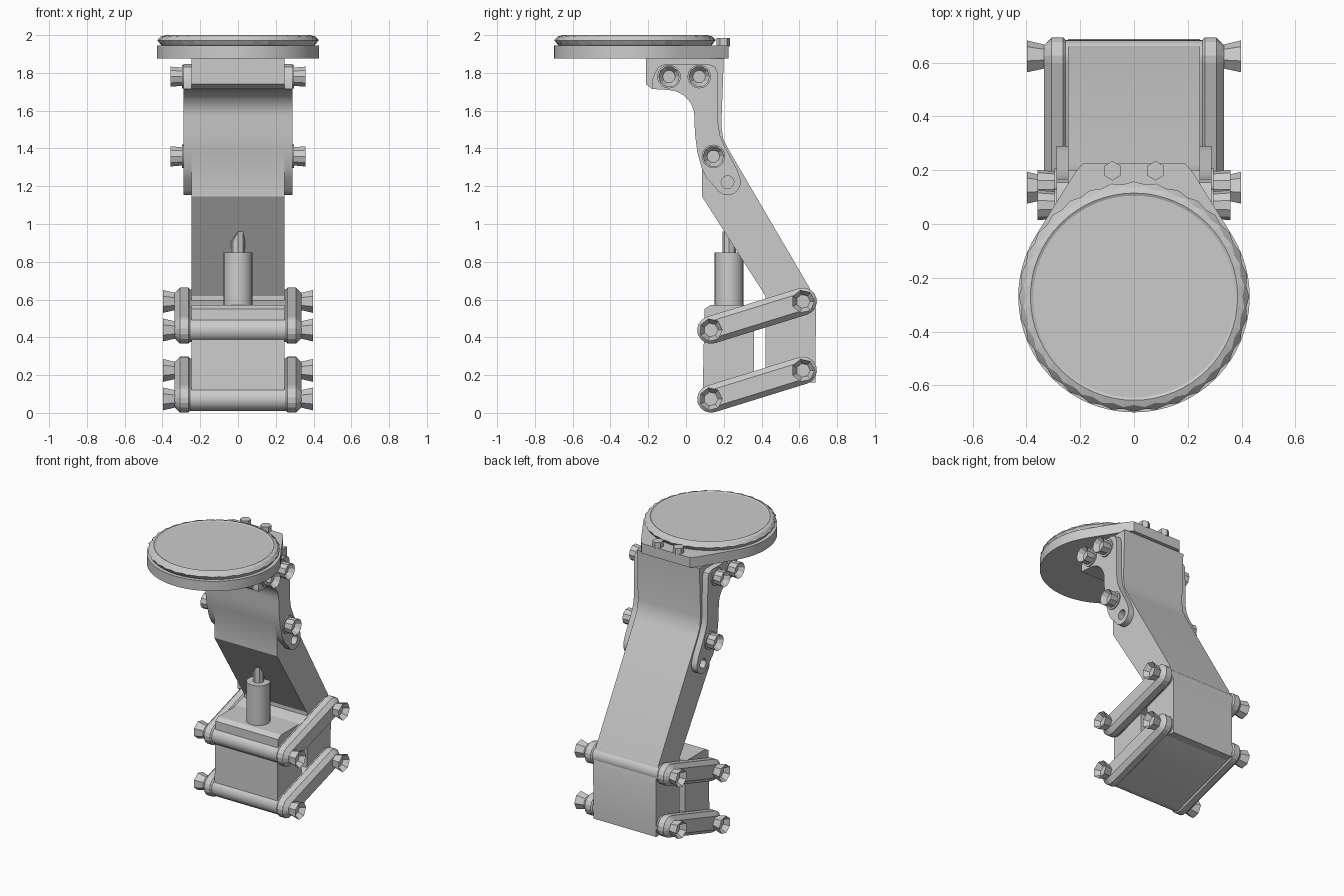
import bpy, bmesh
from math import sin, cos, pi, radians, atan2
from mathutils import Matrix, Vector

old = bpy.data.objects.get("Cube")
if old:
    bpy.data.objects.remove(old, do_unlink=True)

grey = bpy.data.materials.new("plain_grey")
grey.use_nodes = True
grey.diffuse_color = (0.6, 0.6, 0.6, 1)
grey.node_tree.nodes["Principled BSDF"].inputs["Base Color"].default_value = (0.6, 0.6, 0.6, 1)


def finish(name, bm, bevel=0, smooth=None):
    bmesh.ops.recalc_face_normals(bm, faces=bm.faces[:])
    mesh = bpy.data.meshes.new(name)
    bm.to_mesh(mesh)
    bm.free()
    mesh.materials.append(grey)
    ob = bpy.data.objects.new(name, mesh)
    bpy.context.collection.objects.link(ob)
    if smooth:
        bpy.ops.object.select_all(action='DESELECT')
        ob.select_set(True)
        bpy.context.view_layer.objects.active = ob
        bpy.ops.object.shade_smooth_by_angle(angle=radians(smooth))
    if bevel:
        mod = ob.modifiers.new("chamfer", 'BEVEL')
        mod.width = bevel
        mod.segments = 1
        mod.limit_method = 'ANGLE'
        mod.angle_limit = radians(45)
    return ob


def arc(cy, cz, r, a0, a1, n):
    return [(cy + r * cos(radians(a0 + (a1 - a0) * i / n)),
             cz + r * sin(radians(a0 + (a1 - a0) * i / n))) for i in range(n + 1)]


def prism(name, outline, lo, hi, hole=None, axis='X', **kw):
    """Extrude an outline (with an optional hole) along an axis."""
    bm = bmesh.new()
    place = (lambda p: (lo, p[0], p[1])) if axis == 'X' else (lambda p: (p[0], p[1], lo))
    edges = []
    for loop in [outline] + ([hole] if hole else []):
        vs = [bm.verts.new(place(p)) for p in loop]
        if hole:
            edges += [bm.edges.new((vs[i - 1], vs[i])) for i in range(len(vs))]
        else:
            bm.faces.new(vs)
    if hole:
        bmesh.ops.triangle_fill(bm, edges=edges, use_beauty=True)
    ext = bmesh.ops.extrude_face_region(bm, geom=bm.faces[:])
    shift = Vector((hi - lo, 0, 0)) if axis == 'X' else Vector((0, 0, hi - lo))
    bmesh.ops.translate(bm, vec=shift, verts=[g for g in ext["geom"] if isinstance(g, bmesh.types.BMVert)])
    return finish(name, bm, **kw)


def bolt(name, side, x, y, z, r0, r1, length, sides=8):
    """Flared bolt head with a recessed socket, pointing outward along x."""
    bm = bmesh.new()
    bmesh.ops.create_cone(bm, cap_ends=True, segments=sides, radius1=r0, radius2=r1, depth=length)
    cap = max(bm.faces, key=lambda f: f.calc_center_median().z)
    bmesh.ops.inset_region(bm, faces=[cap], thickness=r1 * 0.4)
    bmesh.ops.translate(bm, vec=(0, 0, -length * 0.5), verts=cap.verts[:])
    bmesh.ops.rotate(bm, matrix=Matrix.Rotation(side * pi / 2, 3, 'Y'), verts=bm.verts[:])
    bmesh.ops.translate(bm, vec=(side * (x + length / 2), y, z), verts=bm.verts[:])
    return finish(name, bm)


def upright(name, x, y, lo, hi, r, sides, smooth=None):
    bm = bmesh.new()
    bmesh.ops.create_cone(bm, cap_ends=True, segments=sides, radius1=r, radius2=r, depth=hi - lo,
                          matrix=Matrix.Translation((x, y, (lo + hi) / 2)))
    return bm if name is None else finish(name, bm, smooth=smooth)


# Round head plate with a rear mounting tongue
plate = arc(0, -0.27, 0.43, 32, -212, 56) + [(-0.22, 0.19), (-0.19, 0.225), (0.19, 0.225), (0.22, 0.19)]
prism("head_plate", plate, 1.875, 1.945, axis='Z', smooth=30)

# Knurled rotating disc on the plate
bm = bmesh.new()
rings = [(0.40, 1.94), (0.41, 1.952), (0.428, 1.972), (0.412, 1.992), (0.385, 2.0), (0.375, 1.995)]
count, prev = 64, None
for k, (r, z) in enumerate(rings):
    ring = []
    for i in range(count):
        rr = r - (0.009 if k in (2, 3) and (i + k) % 2 else 0)
        a = 2 * pi * i / count
        ring.append(bm.verts.new((rr * cos(a), -0.27 + rr * sin(a), z)))
    if prev:
        for i in range(count):
            bm.faces.new((prev[i - 1], prev[i], ring[i], ring[i - 1]))
    else:
        bm.faces.new(ring)
    prev = ring
bm.faces.new(prev)
finish("knurled_disc", bm)

for n, x in (("right", -0.08), ("left", 0.08)):
    upright(f"{n}_plate_bolt", x, 0.198, 1.94, 1.985, 0.036, 6)

# Bent arm, running down into the rear block
front_curve = [(-0.18, 1.715), (-0.10, 1.71)] + arc(-0.10, 1.565, 0.145, 75, 0, 7) + [(0.047, 1.48), (0.06, 1.38)]
arm = [(-0.212, 1.875), (-0.212, 1.74)] + front_curve + [
    (0.085, 1.29), (0.085, 1.145), (0.42, 0.62), (0.42, 0.16), (0.685, 0.16), (0.688, 0.55),
    (0.655, 0.66), (0.225, 1.395), (0.197, 1.45), (0.187, 1.52), (0.2, 1.875)]
prism("bent_arm", arm, -0.245, 0.245, smooth=25)

# Front block with post and cut pin
prism("front_block", [(0.088, 0.09), (0.36, 0.09), (0.36, 0.57), (0.13, 0.57), (0.098, 0.55)], -0.245, 0.245)
upright("post", 0, 0.228, 0.56, 0.85, 0.077, 20, smooth=35)
bm = upright(None, 0, 0.228, 0.84, 0.96, 0.036, 8)
for v in bm.verts:
    if v.co.z > 0.9 and v.co.x < -0.01:
        v.co.z -= 0.05
finish("post_pin", bm)


# Two sloping clamp plates with rounded ends
def capsule(p, q, r):
    t = atan2(q[1] - p[1], q[0] - p[0]) * 180 / pi
    return arc(*p, r, t + 90, t + 270, 8) + arc(*q, r, t - 90, t + 90, 8)


for level, dz in (("lower", 0), ("upper", 0.365)):
    p, q = (0.132, 0.074 + dz), (0.62, 0.225 + dz)
    prism(f"{level}_clamp", capsule(p, q, 0.064), -0.31, 0.31, smooth=30)
    for side, n in ((-1, "right"), (1, "left")):
        rail = sorted((side * 0.235, side * 0.335))
        prism(f"{level}_{n}_rail", capsule(p, q, 0.073), *rail, bevel=0.028)
        for end, (y, z) in (("front", p), ("rear", q)):
            bolt(f"{level}_{n}_{end}_bolt", side, 0.325, y, z, 0.045, 0.062, 0.072, 7)

# Side brackets following the bend, with a spare hole and three bolts each
bracket = [(-0.165, 1.80), (-0.18, 1.76)] + front_curve + [(0.085, 1.29), (0.11, 1.24)]
bracket += arc(0.22, 1.222, 0.07, 205, 380, 9)
bracket += [(0.27, 1.29), (0.205, 1.41), (0.18, 1.47), (0.17, 1.53), (0.167, 1.80), (0.155, 1.832),
            (0.12, 1.847), (-0.11, 1.847), (-0.145, 1.832)]
for side, n in ((-1, "right"), (1, "left")):
    prism(f"{n}_bracket", bracket, *sorted((side * 0.24, side * 0.288)),
          hole=arc(0.22, 1.222, 0.034, 0, 330, 11), smooth=30)
    for i, (y, z) in enumerate([(-0.09, 1.78), (0.07, 1.78), (0.145, 1.358)], 1):
        prism(f"{n}_washer_{i}", arc(y, z, 0.062, 0, 345, 23), *sorted((side * 0.28, side * 0.296)))
        bolt(f"{n}_bracket_bolt_{i}", side, 0.285, y, z, 0.05, 0.056, 0.073, 10)
